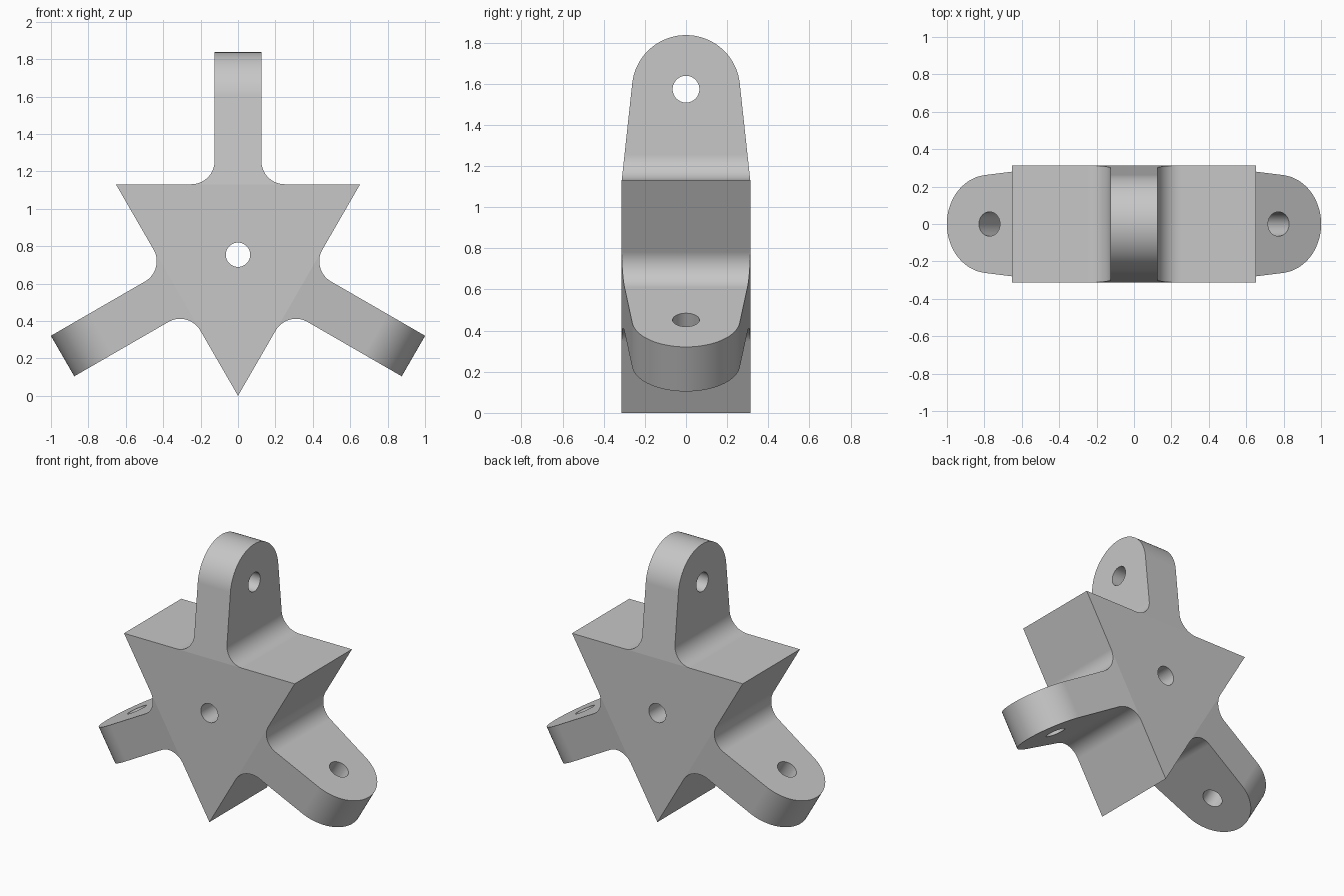
import bpy, bmesh
from math import sin, cos, pi, radians, sqrt, atan2, acos
from mathutils import Matrix, Vector

if "Cube" in bpy.data.objects:
    bpy.data.objects.remove(bpy.data.objects["Cube"], do_unlink=True)

IN_R = 0.377            # hub centre to flat side
HALF_DEPTH = 0.3125
LUG_LEN, LUG_HALF, FILLET = 1.083, 0.125, 0.125
END_R, HOLE_R = 0.263, 0.065
HOLE_AT = LUG_LEN - END_R
ROOT = 0.3              # lugs start inside the hub

grey = bpy.data.materials.new("plain grey")
grey.use_nodes = True
colour = (0.57, 0.57, 0.57, 1)
grey.diffuse_color = colour
grey.node_tree.nodes["Principled BSDF"].inputs["Base Color"].default_value = colour


def arc(cx, cy, r, a0, a1, n):
    return [(cx + r * cos(a0 + (a1 - a0) * i / n), cy + r * sin(a0 + (a1 - a0) * i / n))
            for i in range(n + 1)]


def prism(name, outline, half, axis):
    """Extrude an outline (across, up) both ways along the x or y axis."""
    def place(u, v, d):
        return Vector((u, d, v)) if axis == "y" else Vector((d, u, v))
    bm = bmesh.new()
    face = bm.faces.new([bm.verts.new(place(u, v, -half)) for u, v in outline])
    new = bmesh.ops.extrude_face_region(bm, geom=[face])["geom"]
    bmesh.ops.translate(bm, verts=[g for g in new if isinstance(g, bmesh.types.BMVert)],
                        vec=place(0, 0, 2 * half))
    bmesh.ops.recalc_face_normals(bm, faces=bm.faces)
    mesh = bpy.data.meshes.new(name)
    bm.to_mesh(mesh)
    bm.free()
    mesh.materials.append(grey)
    obj = bpy.data.objects.new(name, mesh)
    bpy.context.collection.objects.link(obj)
    return obj


def activate(obj):
    bpy.ops.object.select_all(action="DESELECT")
    obj.select_set(True)
    bpy.context.view_layer.objects.active = obj


def combine(obj, other, operation):
    mod = obj.modifiers.new(operation.title(), "BOOLEAN")
    mod.operation, mod.solver, mod.object = operation, "EXACT", other
    activate(obj)
    bpy.ops.object.modifier_apply(modifier=mod.name)
    bpy.data.objects.remove(other, do_unlink=True)


def bore(height, axis):
    return prism("bore_cutter", arc(0, height, HOLE_R, 0, 2 * pi, 96)[:-1], 1, axis)


# Triangular hub, point down
hub = prism("bracket_hub", [(2 * IN_R * cos(a), 2 * IN_R * sin(a))
                            for a in (radians(30), radians(150), radians(270))],
            HALF_DEPTH, "y")

# Lug thickness section with filleted root
foot = LUG_HALF + FILLET
right = [(foot, ROOT)] + arc(foot, IN_R + FILLET, FILLET, 1.5 * pi, pi, 24) + [(LUG_HALF, LUG_LEN + 0.1)]
section = right + [(-x, z) for x, z in reversed(right)]

# Lug face outline: straight root, tapered sides tangent to a round end
drop = HOLE_AT - IN_R
tangent = acos(END_R / sqrt(HALF_DEPTH**2 + drop**2)) - atan2(drop, HALF_DEPTH)
outline = ([(-HALF_DEPTH, ROOT - 0.1), (HALF_DEPTH, ROOT - 0.1), (HALF_DEPTH, IN_R)]
           + arc(0, HOLE_AT, END_R, tangent, pi - tangent, 56) + [(-HALF_DEPTH, IN_R)])

# Three equal lugs around the hub
for k in range(3):
    lug = prism("lug", section, HALF_DEPTH + 0.1, "y")
    combine(lug, prism("outline_cutter", outline, 1, "x"), "INTERSECT")
    combine(lug, bore(HOLE_AT, "x"), "DIFFERENCE")
    lug.data.transform(Matrix.Rotation(k * 2 * pi / 3, 4, "Y"))
    combine(hub, lug, "UNION")

# Central through hole
combine(hub, bore(0, "y"), "DIFFERENCE")

hub.name = "three_lug_bracket"
hub.data.transform(Matrix.Translation((0, 0, 2 * IN_R)))
activate(hub)
bpy.ops.object.shade_smooth_by_angle(angle=radians(5))
normals = hub.modifiers.new("Clean flats", "WEIGHTED_NORMAL")
normals.keep_sharp = True
